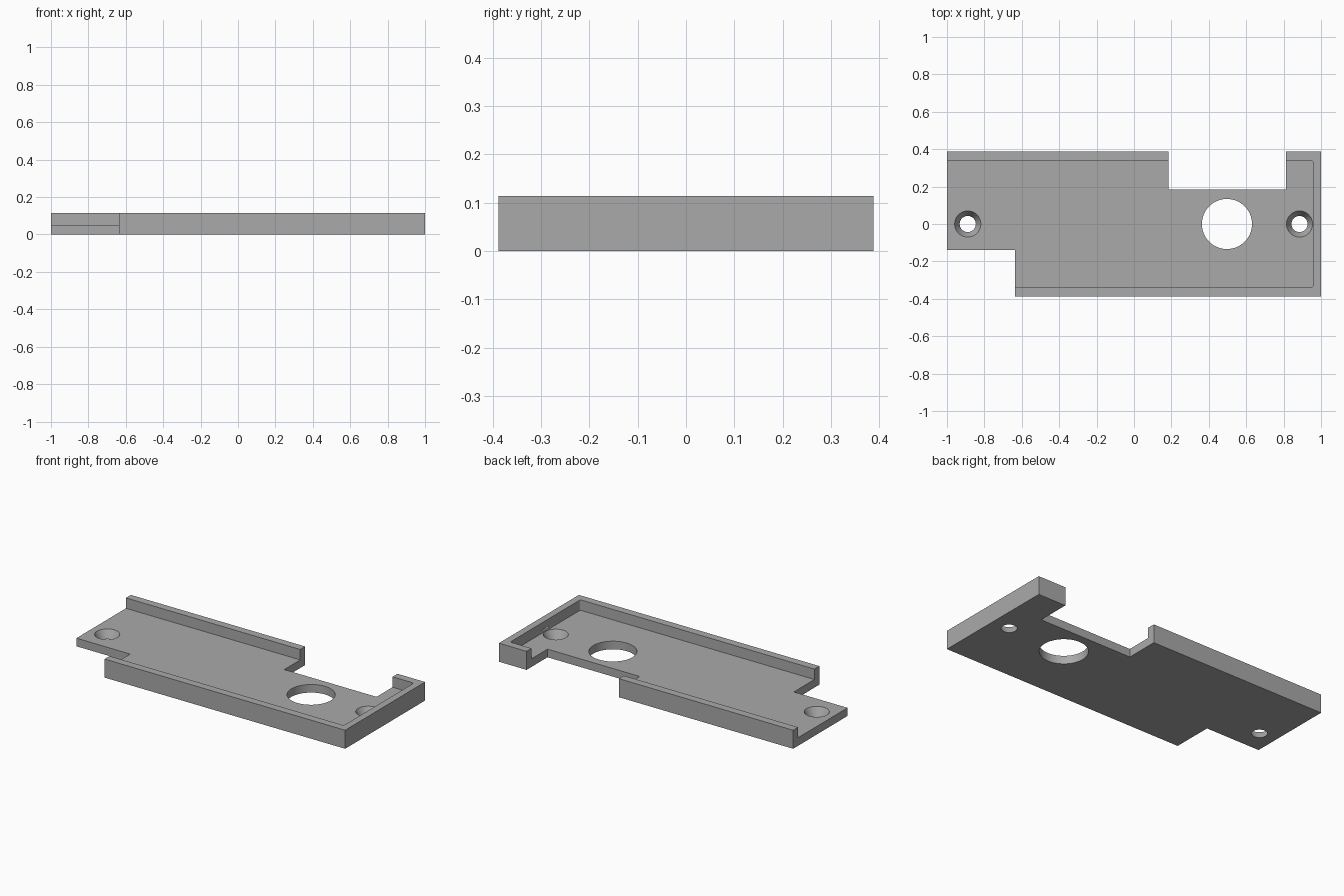
import bpy
import bmesh
import math

if "Cube" in bpy.data.objects:
    bpy.data.objects.remove(bpy.data.objects["Cube"], do_unlink=True)

HEIGHT, FLOOR = 0.114, 0.05
HALF_Y, INNER_Y, INNER_X = 0.388, 0.34, 0.957

grey = bpy.data.materials.new("mid grey")
grey.use_nodes = True
colour = (0.4, 0.4, 0.4, 1)
grey.diffuse_color = colour
grey.node_tree.nodes["Principled BSDF"].inputs["Base Color"].default_value = colour


def add_object(name, bm):
    bmesh.ops.recalc_face_normals(bm, faces=bm.faces)
    mesh = bpy.data.meshes.new(name)
    bm.to_mesh(mesh)
    bm.free()
    mesh.materials.append(grey)
    obj = bpy.data.objects.new(name, mesh)
    bpy.context.collection.objects.link(obj)
    return obj


def prism(name, outline, z0, z1, rounded=0):
    """Extrude a flat outline; optionally round its upright edges."""
    bm = bmesh.new()
    face = bm.faces.new([bm.verts.new((x, y, z0)) for x, y in outline])
    result = bmesh.ops.extrude_face_region(bm, geom=[face])
    verts = [v for v in result["geom"] if isinstance(v, bmesh.types.BMVert)]
    bmesh.ops.translate(bm, verts=verts, vec=(0, 0, z1 - z0))
    if rounded:
        upright = [e for e in bm.edges
                   if abs(e.verts[0].co.z - e.verts[1].co.z) > 0.01]
        bmesh.ops.bevel(bm, geom=upright, offset=rounded, segments=4,
                        profile=0.5, affect='EDGES')
    return add_object(name, bm)


def round_cutter(name, x, r_low, r_high, z0, z1):
    bm = bmesh.new()
    bmesh.ops.create_cone(bm, cap_ends=True, segments=64, radius1=r_low,
                          radius2=r_high, depth=z1 - z0)
    bmesh.ops.translate(bm, verts=bm.verts, vec=(x, 0, (z0 + z1) / 2))
    return add_object(name, bm)


# Tray outline with a notch at the back and a cut-away front corner
tray = prism("tray", [
    (-1, -0.14), (-0.635, -0.14), (-0.635, -HALF_Y), (1, -HALF_Y),
    (1, HALF_Y), (0.812, HALF_Y), (0.812, 0.185), (0.185, 0.185),
    (0.185, HALF_Y), (-1, HALF_Y)], 0, HEIGHT)

# Pocket open at the right end, camera-sized round opening, tapered screw holes
pocket = prism("pocket_cutter", [
    (-1.2, -INNER_Y), (INNER_X, -INNER_Y), (INNER_X, INNER_Y),
    (-1.2, INNER_Y)], FLOOR, 0.3, rounded=0.012)
cutters = [pocket, round_cutter("opening_cutter", 0.497, 0.134, 0.134, -0.1, 0.2)]
slope = (0.07 - 0.043) / FLOOR
margin = 0.02
for side, x in (("right", -0.889), ("left", 0.885)):
    cutters.append(round_cutter(side + "_screw_hole_cutter", x,
                                0.043 - slope * margin, 0.07 + slope * margin,
                                -margin, FLOOR + margin))

bpy.ops.object.select_all(action='DESELECT')
bpy.context.view_layer.objects.active = tray
tray.select_set(True)
for cutter in cutters:
    cutter.hide_render = True
    cut = tray.modifiers.new(cutter.name, 'BOOLEAN')
    cut.operation = 'DIFFERENCE'
    cut.solver = 'EXACT'
    cut.object = cutter
    bpy.ops.object.modifier_apply(modifier=cut.name)
for cutter in cutters:
    bpy.data.objects.remove(cutter, do_unlink=True)

bpy.ops.object.shade_smooth_by_angle(angle=math.radians(30))
